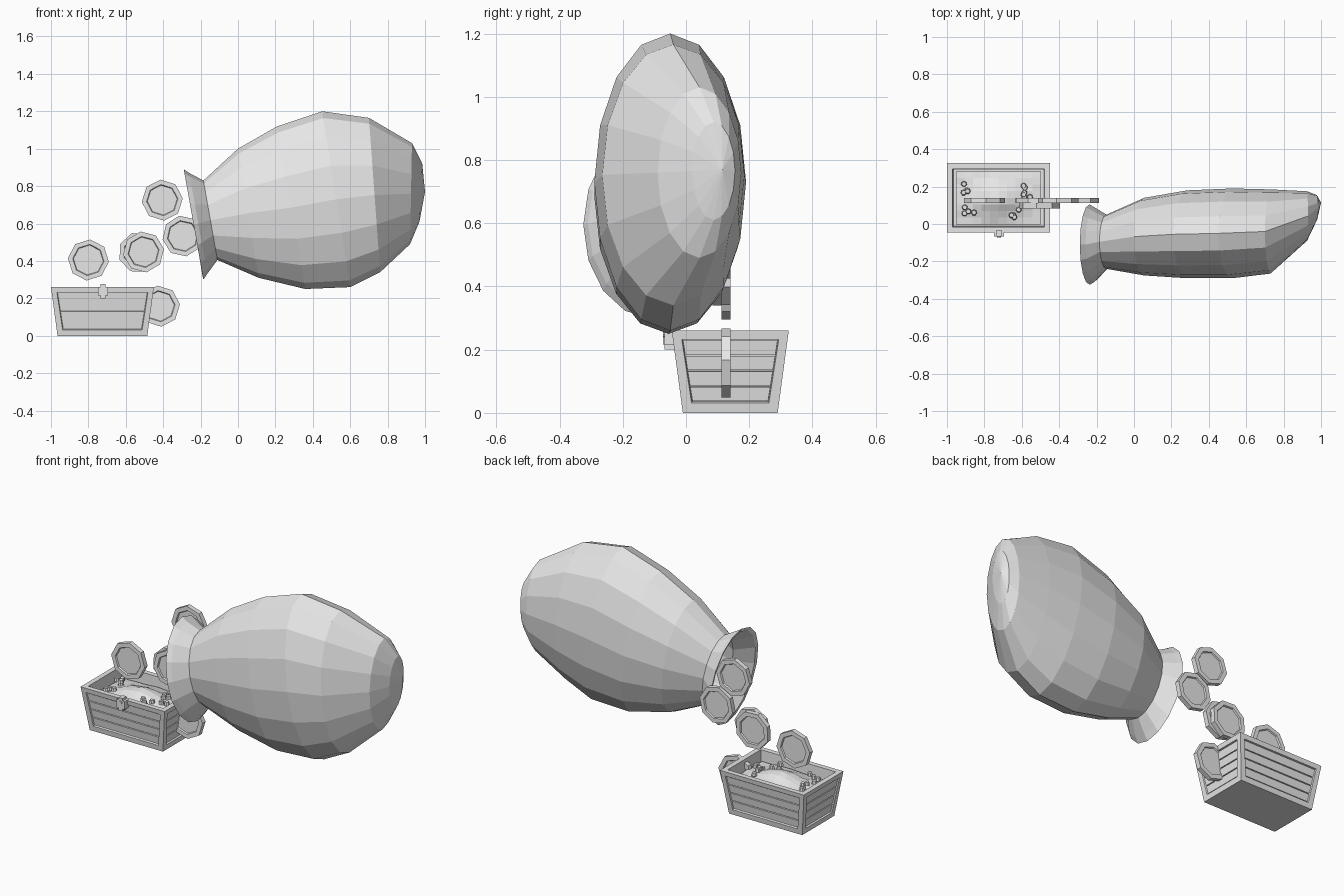
import bpy, bmesh, math, random
from mathutils import Vector, Matrix

random.seed(4)
if "Cube" in bpy.data.objects:
    bpy.data.objects.remove(bpy.data.objects["Cube"])

grey = bpy.data.materials.new("plain grey")
grey.use_nodes = True
grey.diffuse_color = (0.8, 0.8, 0.8, 1)
grey.node_tree.nodes["Principled BSDF"].inputs["Base Color"].default_value = (0.8, 0.8, 0.8, 1)


def finish(bm, name):
    mesh = bpy.data.meshes.new(name)
    bm.to_mesh(mesh)
    bm.free()
    mesh.materials.append(grey)
    obj = bpy.data.objects.new(name, mesh)
    bpy.context.collection.objects.link(obj)
    return obj


def inset(bm, faces, thickness, depth):
    bmesh.ops.inset_individual(bm, faces=faces, thickness=thickness, depth=depth)


def ring(bm, top, bottom, y_low, y_high, sides=16):
    """Tilted ellipse through a top and a bottom (x, z) point."""
    t, b = Vector((top[0], 0, top[1])), Vector((bottom[0], 0, bottom[1]))
    centre = (t + b) / 2 + Vector((0, (y_low + y_high) / 2, 0))
    half, wide = (t - b) / 2, Vector((0, (y_high - y_low) / 2, 0))
    angles = [2 * math.pi * i / sides for i in range(sides)]
    return [bm.verts.new(centre + half * math.cos(a) + wide * math.sin(a)) for a in angles]


# Sack: from the inside of the throat, over the lip, to the wedge-shaped end
sections = [
    ((0.02, 0.94), (0.10, 0.38), -0.23, 0.09),
    ((-0.18, 0.81), (-0.12, 0.43), -0.22, 0.03),
    ((-0.28, 0.87), (-0.19, 0.32), -0.305, 0.09),
    ((-0.29, 0.89), (-0.185, 0.30), -0.325, 0.105),
    ((-0.26, 0.87), (-0.165, 0.33), -0.31, 0.09),
    ((-0.185, 0.83), (-0.11, 0.405), -0.24, 0.05),
    ((0.0, 1.0), (0.11, 0.31), -0.275, 0.14),
    ((0.21, 1.12), (0.36, 0.25), -0.29, 0.18),
    ((0.45, 1.2), (0.60, 0.26), -0.29, 0.19),
    ((0.70, 1.165), (0.76, 0.34), -0.265, 0.185),
    ((0.93, 1.03), (0.92, 0.49), -0.09, 0.175),
    ((0.985, 0.92), (0.97, 0.61), 0.02, 0.155),
]
bm = bmesh.new()
rings = [ring(bm, *s) for s in sections]
for a, b in zip(rings, rings[1:]):
    for i in range(len(a)):
        j = (i + 1) % len(a)
        bm.faces.new((a[i], a[j], b[j], b[i]))
bm.faces.new(rings[0])
tip = bm.verts.new((1.0, 0.115, 0.77))
last = rings[-1]
for i in range(len(last)):
    bm.faces.new((last[i], last[(i + 1) % len(last)], tip))
bmesh.ops.recalc_face_normals(bm, faces=bm.faces)
finish(bm, "sack")

# Chest: flared box with recessed panels and a hollow top
bm = bmesh.new()
bmesh.ops.create_cube(bm, size=1)
for v in bm.verts:
    high = v.co.z > 0
    v.co = Vector((-0.725 + v.co.x * (0.55 if high else 0.48),
                   0.14 + v.co.y * (0.37 if high else 0.30),
                   0.26 if high else 0))
bm.normal_update()
lid_face = [f for f in bm.faces if f.normal.z > 0.9]
panels = [f for f in bm.faces if abs(f.normal.z) < 0.5]
inset(bm, lid_face, 0.042, 0)
inset(bm, lid_face, 0.006, -0.1)
inset(bm, panels, 0.042, 0)
inset(bm, panels, 0.004, -0.012)

# Planks: low slabs stacked on every panel
slabs = []
for f in panels:
    low = sorted(f.verts, key=lambda v: v.co.z)
    b0, b1 = low[0].co, low[1].co
    t0, t1 = sorted((low[2].co, low[3].co), key=lambda p: (p - b0).length)
    for k in range(4):
        s, e = k / 4 + 0.01, (k + 1) / 4 - 0.01
        pts = [b0.lerp(t0, s), b1.lerp(t1, s), b1.lerp(t1, e), b0.lerp(t0, e)]
        slab = bm.faces.new([bm.verts.new(p) for p in pts])
        slab.normal_update()
        if slab.normal.dot(f.normal) < 0:
            slab.normal_flip()
        slabs.append(slab)
inset(bm, slabs, 0.001, 0.006)
finish(bm, "chest")

# Treasure mound: a gently domed sheet inside the chest
bm = bmesh.new()
bmesh.ops.create_grid(bm, x_segments=10, y_segments=8, size=1)
for v in bm.verts:
    x, y = v.co.x, v.co.y
    dome = math.exp(-2.5 * (x * x + y * y))
    v.co = (-0.725 + x * 0.228, 0.14 + y * 0.142, 0.2 + 0.055 * dome + random.uniform(-0.003, 0.003))
finish(bm, "treasure_mound")

# Nuggets: small heaps at both ends of the mound
bm = bmesh.new()
for cx, cy in ((-0.885, 0.19), (-0.885, 0.08), (-0.585, 0.18), (-0.64, 0.06), (-0.56, 0.12)):
    for k in range(4):
        place = Matrix.Translation((cx + random.uniform(-0.03, 0.03),
                                    cy + random.uniform(-0.025, 0.025),
                                    0.222 + 0.008 * k))
        bmesh.ops.create_cone(bm, cap_ends=True, segments=7, radius1=0.016,
                              radius2=0.012, depth=0.02, matrix=place)
finish(bm, "nuggets")

# Lock: bevelled plate with a keyhole
bm = bmesh.new()
bmesh.ops.create_cube(bm, size=1, matrix=Matrix.Translation((-0.722, -0.05, 0.238))
                      @ Matrix.Diagonal((0.054, 0.036, 0.076, 1)))
bmesh.ops.bevel(bm, geom=[e for e in bm.edges if abs(e.verts[0].co.y - e.verts[1].co.y) > 0.01],
                offset=0.014, segments=2, affect='EDGES')
finish(bm, "lock")
bm = bmesh.new()
turn = Matrix.Rotation(math.pi / 2, 4, 'X')
bmesh.ops.create_cone(bm, cap_ends=True, segments=8, radius1=0.01, radius2=0.01, depth=0.006,
                      matrix=Matrix.Translation((-0.722, -0.069, 0.248)) @ turn)
bmesh.ops.create_cube(bm, size=1, matrix=Matrix.Translation((-0.722, -0.069, 0.23))
                      @ Matrix.Diagonal((0.008, 0.006, 0.026, 1)))
finish(bm, "keyhole")


def coin(number, x, y, z, angle):
    """Eight-sided coin with a raised border on both faces."""
    bm = bmesh.new()
    bmesh.ops.create_cone(bm, cap_ends=True, segments=8, radius1=0.11, radius2=0.11, depth=0.028)
    caps = [f for f in bm.faces if len(f.verts) == 8]
    inset(bm, caps, 0.026, 0)
    inset(bm, caps, 0.004, -0.008)
    place = Matrix.Translation((x, y, z)) @ turn @ Matrix.Rotation(math.radians(angle), 4, 'Z')
    bmesh.ops.transform(bm, matrix=place, verts=bm.verts)
    finish(bm, f"coin_{number}")


# Falling coins between the sack and the chest
falling = [(-0.405, 0.126, 0.725, 5), (-0.295, 0.126, 0.533, 10), (-0.53, 0.126, 0.445, 20),
           (-0.505, 0.098, 0.448, 8), (-0.80, 0.126, 0.405, 40), (-0.42, 0.126, 0.158, 5)]
for n, spot in enumerate(falling, 1):
    coin(n, *spot)
